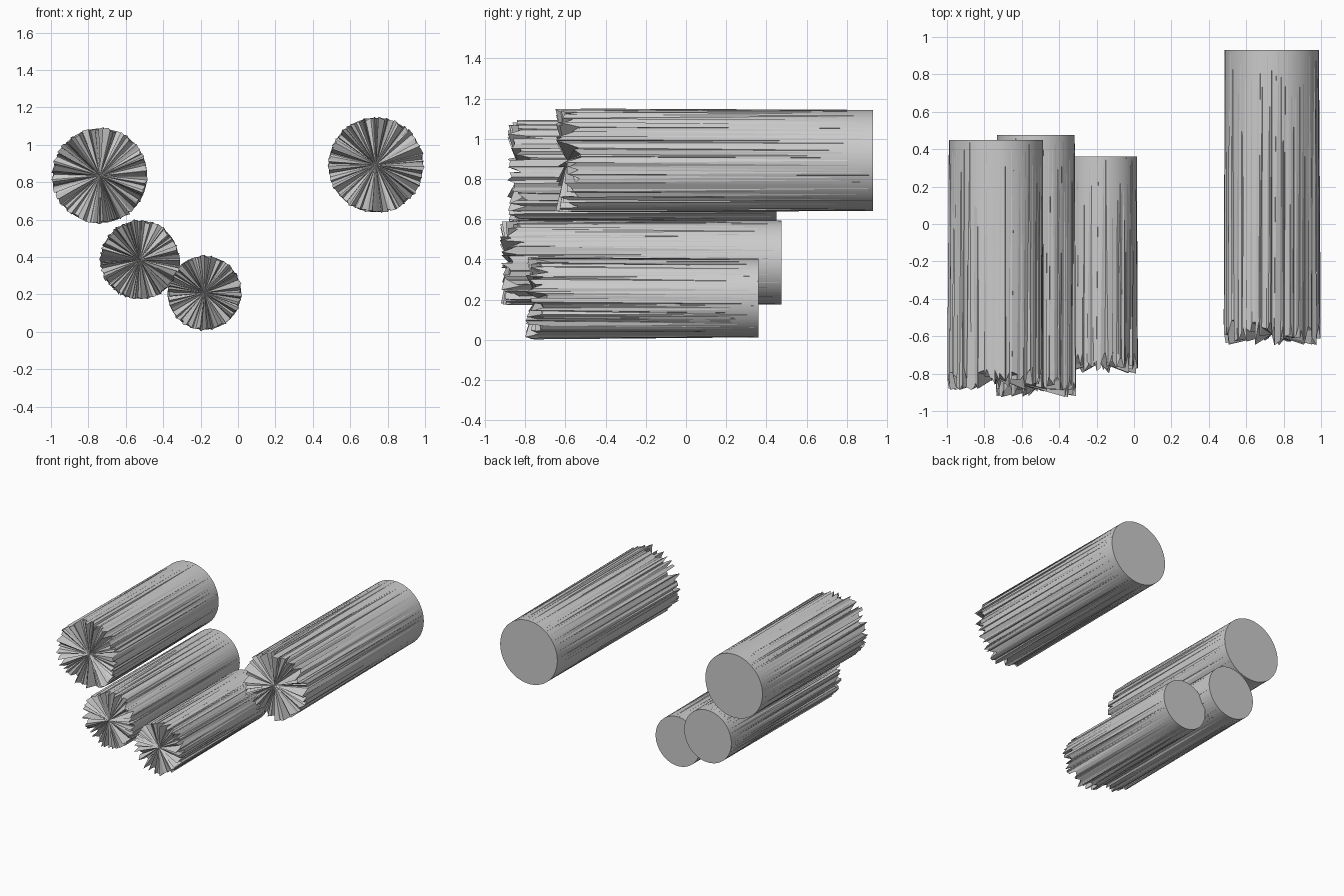
import bpy, bmesh, math, random

if "Cube" in bpy.data.objects:
    bpy.data.objects.remove(bpy.data.objects["Cube"])

random.seed(7)
SIDES = 128


def log(name, x, z, radius, back, hub, near, far):
    """Log along y: clean sawn back end, splintered fan-shaped front end."""
    bm = bmesh.new()
    rear, front = [], []
    for i in range(SIDES):
        a = 2 * math.pi * i / SIDES
        cx, cz = math.cos(a), math.sin(a)
        rear.append(bm.verts.new((x + radius * cx, back, z + radius * cz)))
        # splintered rim: jitter depth, radius and angle
        r = radius + random.uniform(-0.010, 0.010)
        b = a + random.uniform(-0.012, 0.012) / radius
        front.append(bm.verts.new((x + r * math.cos(b),
                                   random.uniform(near, far),
                                   z + r * math.sin(b))))
    centre = bm.verts.new((x, hub, z))
    bm.faces.new(list(reversed(rear)))
    for i in range(SIDES):
        j = (i + 1) % SIDES
        # bark strip (two triangles) and broken-end wedge
        bm.faces.new((rear[i], rear[j], front[j]))
        bm.faces.new((rear[i], front[j], front[i]))
        bm.faces.new((front[i], front[j], centre))
    # Winding is consistent: rear cap outward +y, the rest outward
    bmesh.ops.recalc_face_normals(bm, faces=bm.faces)
    mesh = bpy.data.meshes.new(name)
    bm.to_mesh(mesh)
    bm.free()
    bpy.context.collection.objects.link(bpy.data.objects.new(name, mesh))


# name, x, z, radius, back y, hub y, front-end y range
log("upper_left_log", -0.738, 0.835, 0.252, 0.45, -0.82, -0.89, -0.77)
log("middle_log", -0.525, 0.385, 0.208, 0.475, -0.88, -0.925, -0.80)
log("lower_log", -0.18, 0.208, 0.196, 0.36, -0.74, -0.80, -0.68)
log("right_log", 0.737, 0.892, 0.252, 0.93, -0.59, -0.65, -0.51)
